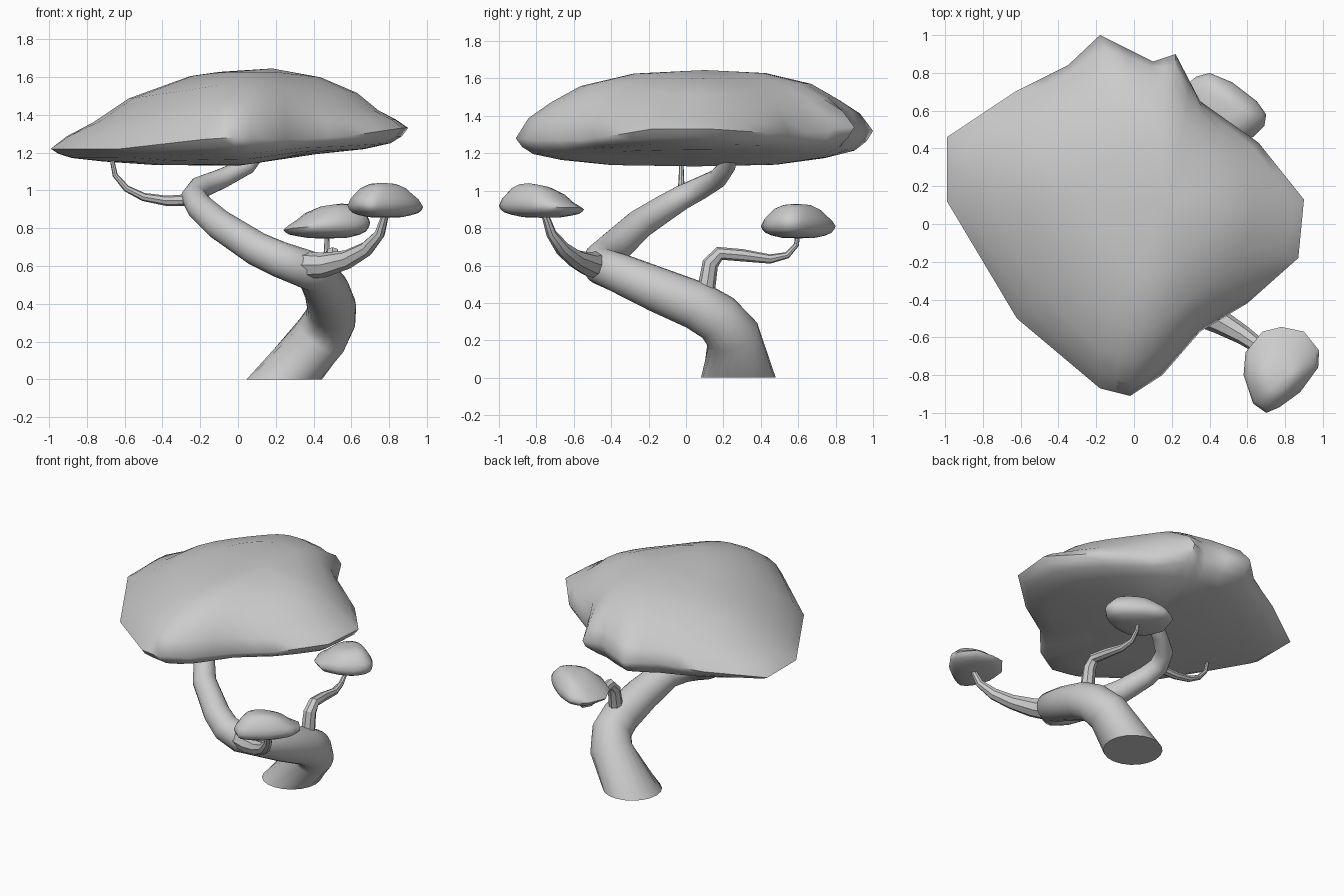
import bpy, bmesh, math
from mathutils import Vector

if "Cube" in bpy.data.objects:
    bpy.data.objects.remove(bpy.data.objects["Cube"])


def finish(bm, name, angle):
    bmesh.ops.recalc_face_normals(bm, faces=bm.faces)
    mesh = bpy.data.meshes.new(name)
    bm.to_mesh(mesh)
    bm.free()
    ob = bpy.data.objects.new(name, mesh)
    bpy.context.collection.objects.link(ob)
    bpy.ops.object.select_all(action='DESELECT')
    ob.select_set(True)
    bpy.context.view_layer.objects.active = ob
    bpy.ops.object.shade_smooth_by_angle(angle=math.radians(angle))
    return ob


def bridge(bm, a, b):
    n = len(a)
    for i in range(n):
        j = (i + 1) % n
        bm.faces.new((a[i], a[j], b[j], b[i]))


def tube(name, path, sides, angle, flat_base=False):
    """Sweep a circle along (x, y, z, radius) points."""
    bm = bmesh.new()
    pts = [Vector(p[:3]) for p in path]
    side, rings = Vector((1, 0, 0)), []
    for i, p in enumerate(pts):
        d0 = (p - pts[max(i - 1, 0)]).normalized()
        d1 = (pts[min(i + 1, len(pts) - 1)] - p).normalized()
        t = (d0 + d1).normalized()
        if i == 0 and flat_base:
            t = Vector((0, 0, 1))
        if i == 0 and abs(t.x) > 0.9:
            side = Vector((0, 1, 0))
        side = (side - t * side.dot(t)).normalized()
        up = t.cross(side)
        rings.append([bm.verts.new(p + path[i][3] * (
            math.cos(2 * math.pi * k / sides) * side + math.sin(2 * math.pi * k / sides) * up))
            for k in range(sides)])
    for a, b in zip(rings, rings[1:]):
        bridge(bm, a, b)
    bm.faces.new(rings[0])
    bm.faces.new(rings[-1])
    return finish(bm, name, angle)


# Foliage section: (share of outline, rise towards the peak or drop to the underside)
SECTION = [(.4, .95), (.7, .77), (.86, .53), (.95, .3), (1, 0),
           (.975, -.3), (.93, -.55), (.8, -.76), (.5, -.95)]


def foliage(name, rim, peak, under, drop, lift=lambda x: 0):
    """Domed cloud with an irregular rim; drop lowers the top, lift raises the underside."""
    bm = bmesh.new()
    peak, under, rim = Vector(peak), Vector(under), [Vector(p) for p in rim]
    # split each rim edge once, and keep a smoothed rim for the inner rings
    rim = [q for i, p in enumerate(rim) for q in (p, (p + rim[(i + 1) % len(rim)]) / 2)]
    soft = rim
    for _ in range(5):
        soft = [(soft[i - 1] + 2 * p + soft[(i + 1) % len(soft)]) / 4 for i, p in enumerate(soft)]
    rings = []
    for s, f in SECTION:
        c = peak if f >= 0 else peak.lerp(under, min(1, -f))
        ring = []
        for p, r in zip(rim, soft):
            p = p.lerp(r, min(1, (1 - s) * 6))
            q = c.lerp(p, s)
            q.z = p.z + ((peak if f > 0 else under).z - p.z) * abs(f)
            if f > 0:
                q.z -= min(1, 2 * f) * drop(q.x, q.y)
            elif f < 0:
                q.z -= f * lift(q.x)
            ring.append(bm.verts.new(q))
        rings.append(ring)
    for a, b in zip(rings, rings[1:]):
        bridge(bm, a, b)
    for ring, co in ((rings[0], peak), (rings[-1], under)):
        v = bm.verts.new(co)
        for i in range(len(ring)):
            bm.faces.new((ring[i], ring[(i + 1) % len(ring)], v))
    return finish(bm, name, 60)


# Winding trunk
tube("trunk", [
    (.245, .28, 0, .2), (.44, .25, .23, .145), (.49, .17, .32, .135), (.495, .06, .385, .13),
    (.47, -.15, .47, .12), (.41, -.37, .565, .105), (.33, -.45, .595, .1), (.22, -.45, .635, .095),
    (.1, -.39, .69, .09), (-.1, -.25, .82, .08), (-.2, -.11, .91, .072), (-.235, -.02, .965, .066),
    (-.2, .08, 1.015, .06), (-.08, .17, 1.065, .052), (.05, .22, 1.13, .045), (.12, .24, 1.22, .04)],
    20, 50, True)

# Branches
tube("front_branch", [
    (.33, -.46, .605, .075), (.46, -.52, .605, .065), (.58, -.59, .635, .05),
    (.68, -.66, .69, .04), (.75, -.72, .77, .028), (.785, -.76, .89, .018)], 8, 30)
tube("back_branch", [
    (.5, .1, .42, .05), (.5, .13, .61, .044), (.5, .18, .665, .037), (.49, .3, .655, .033),
    (.48, .45, .635, .025), (.47, .54, .655, .018), (.47, .59, .71, .014), (.47, .6, .78, .012)], 8, 30)
tube("left_branch", [
    (-.22, -.02, .95, .032), (-.38, -.02, .945, .027), (-.5, -.025, .965, .022),
    (-.59, -.025, 1.01, .018), (-.65, -.025, 1.08, .014), (-.67, -.025, 1.18, .011)], 8, 30)

# Foliage
foliage("canopy", [
    (-.18, 1, 1.32), (-.35, .84, 1.3), (-.63, .7, 1.26), (-.99, .46, 1.22), (-.99, .12, 1.22),
    (-.62, -.5, 1.22), (-.18, -.87, 1.27), (-.02, -.91, 1.28), (.15, -.8, 1.27),
    (.35, -.57, 1.27), (.6, -.42, 1.29), (.87, -.18, 1.33), (.9, .13, 1.33),
    (.66, .43, 1.31), (.35, .65, 1.31), (.22, .9, 1.34), (.1, .86, 1.33)],
    (.18, .1, 1.645), (0, .05, 1.13),
    lambda x, y: .13 * max(0, abs(x - .05) - .15),
    lambda x: .055 * min(1, max(0, (x - .05) / .3)))
foliage("front_foliage", [
    (.58, -.8, .92), (.59, -.68, .91), (.68, -.57, .91), (.78, -.545, .9), (.9, -.57, .91),
    (.98, -.67, .91), (.975, -.76, .92), (.88, -.89, .93), (.77, -.97, .93), (.7, -1, .92),
    (.63, -.95, .93)], (.76, -.84, 1.04), (.78, -.77, .855),
    lambda x, y: .2 * max(0, y + .8))
foliage("back_foliage", [
    (.24, .6, .79), (.28, .74, .8), (.33, .78, .8), (.4, .8, .81), (.52, .75, .82),
    (.65, .65, .83), (.7, .58, .83), (.69, .52, .83), (.63, .46, .82), (.53, .41, .82),
    (.4, .4, .81), (.29, .48, .8)], (.55, .59, .93), (.47, .6, .745),
    lambda x, y: .14 * max(0, .5 - x))
